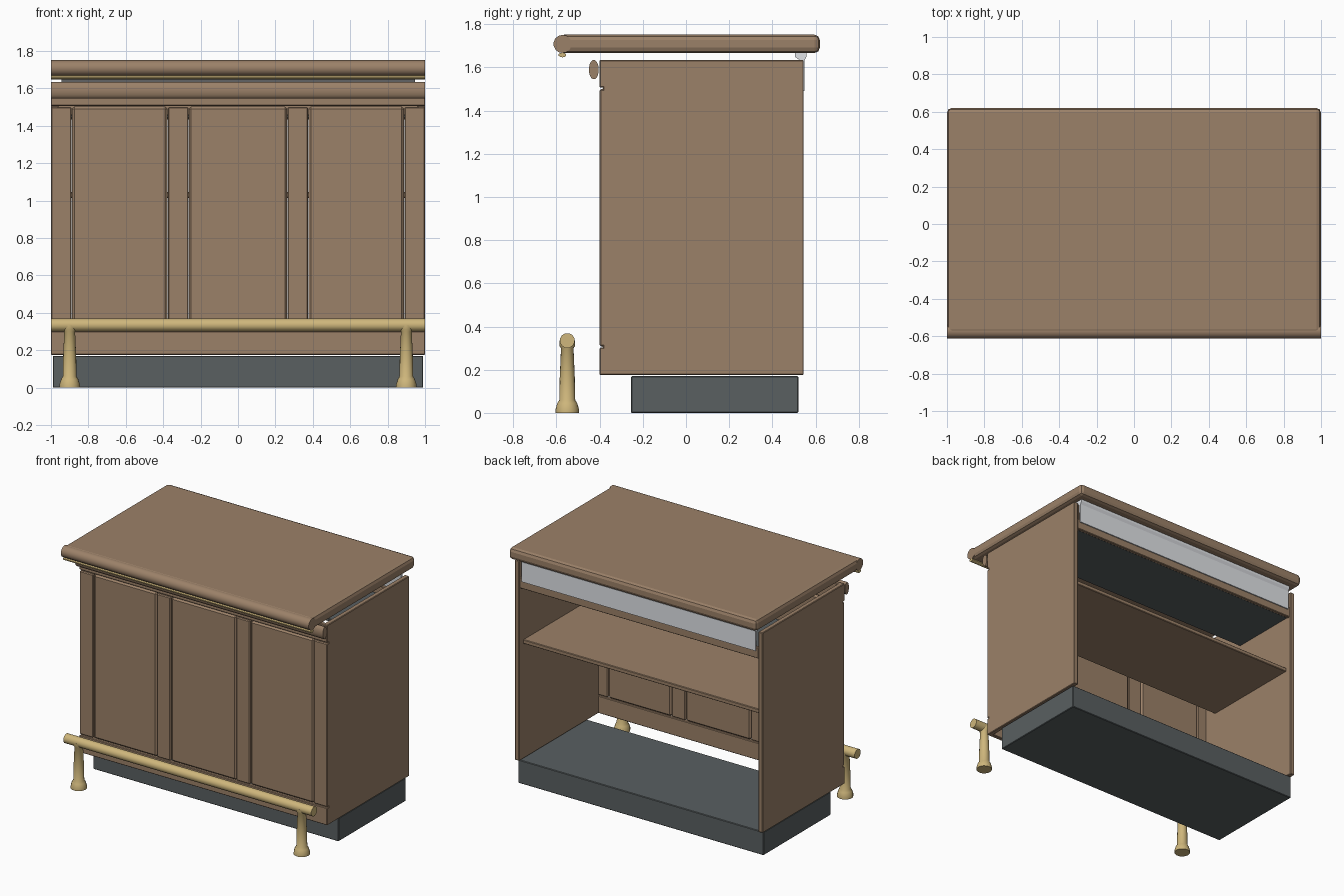
import bpy, bmesh, math

if "Cube" in bpy.data.objects:
    bpy.data.objects.remove(bpy.data.objects["Cube"])


def material(name, rgb):
    m = bpy.data.materials.new(name)
    m.diffuse_color = (*rgb, 1)
    m.use_nodes = True
    m.node_tree.nodes["Principled BSDF"].inputs["Base Color"].default_value = m.diffuse_color
    return m


WOOD = material("wood", (0.33, 0.22, 0.14))
BRASS = material("brass", (0.62, 0.47, 0.20))
DARK = material("dark_grey", (0.10, 0.115, 0.12))
STEEL = material("steel", (0.75, 0.77, 0.80))


def finish(bm, name, mat, smooth=False, bevel=0, segments=1):
    bmesh.ops.recalc_face_normals(bm, faces=bm.faces)
    me = bpy.data.meshes.new(name)
    bm.to_mesh(me)
    bm.free()
    ob = bpy.data.objects.new(name, me)
    bpy.context.collection.objects.link(ob)
    me.materials.append(mat)
    if bevel:
        mod = ob.modifiers.new("bevel", 'BEVEL')
        mod.width = bevel
        mod.segments = segments
    if smooth:
        bpy.ops.object.select_all(action='DESELECT')
        ob.select_set(True)
        bpy.context.view_layer.objects.active = ob
        bpy.ops.object.shade_smooth_by_angle(angle=math.radians(40))
    return ob


def box(name, x, y, z, mat=WOOD, bevel=0.004, segments=1):
    """Box from (min, max) ranges on each axis."""
    bm = bmesh.new()
    bmesh.ops.create_cube(bm, size=1)
    for v in bm.verts:
        v.co = [r[0] if c < 0 else r[1] for r, c in zip((x, y, z), v.co)]
    return finish(bm, name, mat, False, bevel, segments)


def extrude_x(name, profile, x0, x1, mat, smooth=False):
    """Closed y-z profile swept along x."""
    bm = bmesh.new()
    face = bm.faces.new([bm.verts.new((x0, y, z)) for y, z in profile])
    res = bmesh.ops.extrude_face_region(bm, geom=[face])
    for v in res["geom"]:
        if isinstance(v, bmesh.types.BMVert):
            v.co.x = x1
    # extruding a lone face keeps it as the start cap
    return finish(bm, name, mat, smooth)


def ellipse(y, z, ry, rz, n):
    return [(y + ry * math.cos(2 * math.pi * (i + .5) / n),
             z + rz * math.sin(2 * math.pi * (i + .5) / n)) for i in range(n)]


def lathe(name, x, y, profile, mat, n=16):
    """Solid of revolution about a vertical axis, profile of (radius, z)."""
    bm = bmesh.new()
    rings = [[bm.verts.new((x + r * math.cos(2 * math.pi * i / n),
                            y + r * math.sin(2 * math.pi * i / n), z))
              for i in range(n)] for r, z in profile]
    for a, b in zip(rings, rings[1:]):
        for i in range(n):
            j = (i + 1) % n
            bm.faces.new((a[i], a[j], b[j], b[i]))
    bm.faces.new(rings[0])
    bm.faces.new(rings[-1])
    return finish(bm, name, mat, True)


# Plinth
box("plinth", (-0.99, 0.99), (-0.255, 0.52), (0, 0.17), DARK)

# Side panels
for side, label in ((-1, "left"), (1, "right")):
    xs = sorted((side * 0.965, side * 1.0))
    box(label + "_side_panel", xs, (-0.385, 0.545), (0.175, 1.635))

# Front frame: rails, stiles and raised panels
FRONT = (-0.40, -0.37)
box("front_top_rail", (-1, 1), FRONT, (1.507, 1.635))
box("front_bottom_rail", (-1, 1), FRONT, (0.175, 0.302))
for i, xs in enumerate(((-1, -0.89), (-0.375, -0.265), (0.265, 0.375), (0.89, 1))):
    box(f"front_stile_{i + 1}", xs, FRONT, (0.308, 1.50), bevel=0.006)
for i, xs in enumerate(((-0.888, -0.377), (-0.263, 0.263), (0.377, 0.888))):
    box(f"front_panel_{i + 1}", xs, (-0.398, -0.368), (0.305, 1.503), bevel=0.013)

# Rounded moulding below the top
extrude_x("front_moulding", ellipse(-0.427, 1.59, 0.023, 0.045, 16), -1, 1, WOOD, True)

# Counter top with rolled arm rest and brass trim
box("counter_top", (-1, 1), (-0.59, 0.62), (1.667, 1.752), bevel=0.025, segments=2)
extrude_x("arm_rest", ellipse(-0.572, 1.709, 0.042, 0.042, 14), -1, 1, WOOD, True)
extrude_x("brass_trim", ellipse(-0.573, 1.658, 0.018, 0.011, 10), -1, 1, BRASS, True)

# Back: steel apron, wooden rail, tray and shelf
extrude_x("steel_apron", [(0.505, 1.667), (0.558, 1.667), (0.558, 1.65), (0.548, 1.632),
                          (0.548, 1.49), (0.54, 1.49), (0.528, 1.632), (0.505, 1.65)],
          -0.945, 0.945, STEEL)
box("back_rail", (-0.965, 0.965), (0.515, 0.54), (1.435, 1.515))
box("under_tray", (-0.965, 0.965), (0.0, 0.515), (1.44, 1.46), DARK)
box("shelf", (-0.965, 0.965), (-0.27, 0.50), (1.015, 1.045))

# Foot rail on two turned posts
extrude_x("foot_rail", ellipse(-0.55, 0.335, 0.035, 0.035, 12), -1, 1, BRASS, True)
for side, label in ((-1, "left"), (1, "right")):
    lathe(label + "_foot_post", side * 0.9, -0.55,
          [(0.054, 0), (0.054, 0.018), (0.046, 0.045), (0.037, 0.06), (0.035, 0.16),
           (0.029, 0.30), (0.036, 0.31), (0.036, 0.335)], BRASS)
